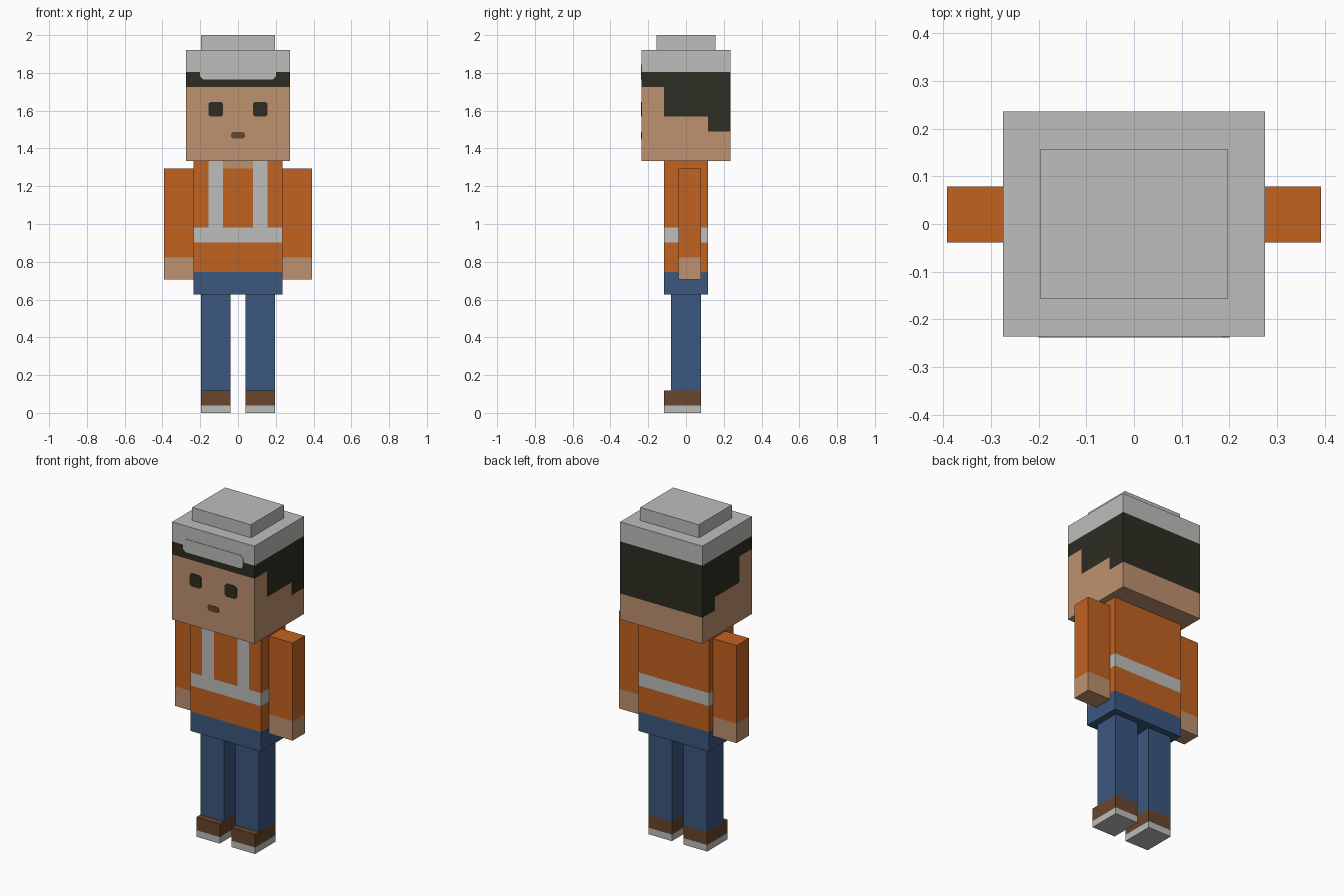
import bpy
import bmesh
from mathutils import Vector

U = 2 / 51  # one block; all sizes below are in blocks

if "Cube" in bpy.data.objects:
    bpy.data.objects.remove(bpy.data.objects["Cube"])


def make_material(name, rgb):
    linear = [((c / 255 + 0.055) / 1.055) ** 2.4 for c in rgb]
    mat = bpy.data.materials.new(name)
    mat.use_nodes = True
    mat.diffuse_color = (*linear, 1)
    bsdf = mat.node_tree.nodes["Principled BSDF"]
    bsdf.inputs["Base Color"].default_value = (*linear, 1)
    bsdf.inputs["Roughness"].default_value = 0.9
    return mat


SKIN = make_material("skin", (190, 145, 112))
ORANGE = make_material("orange vest", (194, 98, 33))
GREY = make_material("light grey", (189, 189, 187))
BLUE = make_material("blue denim", (59, 87, 126))
HAIR = make_material("dark hair", (45, 45, 35))
BROWN = make_material("brown leather", (104, 70, 44))


def finish(name, bm, mats):
    bmesh.ops.recalc_face_normals(bm, faces=bm.faces)
    mesh = bpy.data.meshes.new(name)
    for mat in mats:
        mesh.materials.append(mat)
    bm.to_mesh(mesh)
    bm.free()
    obj = bpy.data.objects.new(name, mesh)
    bpy.context.collection.objects.link(obj)
    return obj


def box(name, low, high, mats, rule=None, cuts=((), (), ())):
    """Box cut along each axis; rule(centre, normal) picks each face's material."""
    low, high = Vector(low), Vector(high)
    bm = bmesh.new()
    bmesh.ops.create_cube(bm, size=1)
    for v in bm.verts:
        v.co = (low + high) / 2 + v.co * (high - low)
    for axis, values in enumerate(cuts):
        for value in values:
            normal = Vector((0, 0, 0))
            normal[axis] = 1
            geom = bm.verts[:] + bm.edges[:] + bm.faces[:]
            bmesh.ops.bisect_plane(bm, geom=geom, plane_co=normal * value, plane_no=normal)
    bm.normal_update()
    if rule:
        for f in bm.faces:
            f.material_index = mats.index(rule(f.calc_center_median(), f.normal))
    bmesh.ops.scale(bm, vec=(U, U, U), verts=bm.verts)
    return finish(name, bm, mats)


def front_plate(name, x, z, w, h, corner, y, mat):
    """Thin plate with clipped corners, facing the front."""
    outline = [(w - corner, -h), (w, corner - h), (w, h - corner), (w - corner, h),
               (corner - w, h), (-w, h - corner), (-w, corner - h), (corner - w, -h)]
    bm = bmesh.new()
    face = bm.faces.new([bm.verts.new(((x + a) * U, y * U, (z + b) * U)) for a, b in outline])
    out = bmesh.ops.extrude_face_region(bm, geom=[face])["geom"]
    verts = [g for g in out if isinstance(g, bmesh.types.BMVert)]
    bmesh.ops.translate(bm, vec=(0, -0.003, 0), verts=verts)
    return finish(name, bm, [mat])


# Head: hard hat on top, hair stepping down towards the back
def head_rule(c, n):
    if c.z > 46:
        return GREY
    if n.z < -0.5:
        return SKIN
    if n.y < -0.5 or c.y < -3:
        hairline = 44
    else:
        hairline = 38 if n.y > 0.5 or c.y > 3 else 40
    return HAIR if c.z > hairline else SKIN


box("head", (-7, -6, 34), (7, 6, 49), [SKIN, HAIR, GREY], head_rule,
    ((), (-3, 3), (38, 40, 44, 46)))
box("hat_crown", (-5, -4, 49), (5, 4, 51), [GREY])
front_plate("hat_peak", 0, 46, 5.1, 1, 0.4, -6, GREY)
front_plate("mouth", 0, 37.5, 0.95, 0.45, 0.25, -6, BROWN)
for side, sx in (("left", 1), ("right", -1)):
    front_plate(side + "_eye", 3 * sx, 41, 1, 1, 0.3, -6, HAIR)


# Torso: jeans waist, vest with a band all round and two front straps
def torso_rule(c, n):
    if c.z < 19:
        return BLUE
    if 23 < c.z < 25:
        return GREY
    if n.y < -0.5 and c.z > 25:
        if 2 < abs(c.x) < 4:
            return GREY
        if abs(c.x) < 2 and c.z > 33:
            return SKIN
    return ORANGE


box("torso", (-6, -3, 16), (6, 3, 34), [ORANGE, BLUE, GREY, SKIN], torso_rule,
    ((-4, -2, 2, 4), (), (19, 23, 25, 33)))

# Arms, legs and shoes on both sides
for side, sx in (("left", 1), ("right", -1)):
    def span(a, b):
        return sorted((a * sx, b * sx))

    x0, x1 = span(6, 10)
    box(side + "_arm", (x0, -1, 18), (x1, 2, 33), [ORANGE, SKIN],
        lambda c, n: SKIN if c.z < 21 else ORANGE, ((), (), (21,)))
    x0, x1 = span(1, 5)
    box(side + "_leg", (x0, -2, 3), (x1, 2, 16), [BLUE])
    box(side + "_shoe", (x0, -3, 0), (x1, 2, 3), [BROWN, GREY],
        lambda c, n: GREY if c.z < 1 else BROWN, ((), (), (1,)))
